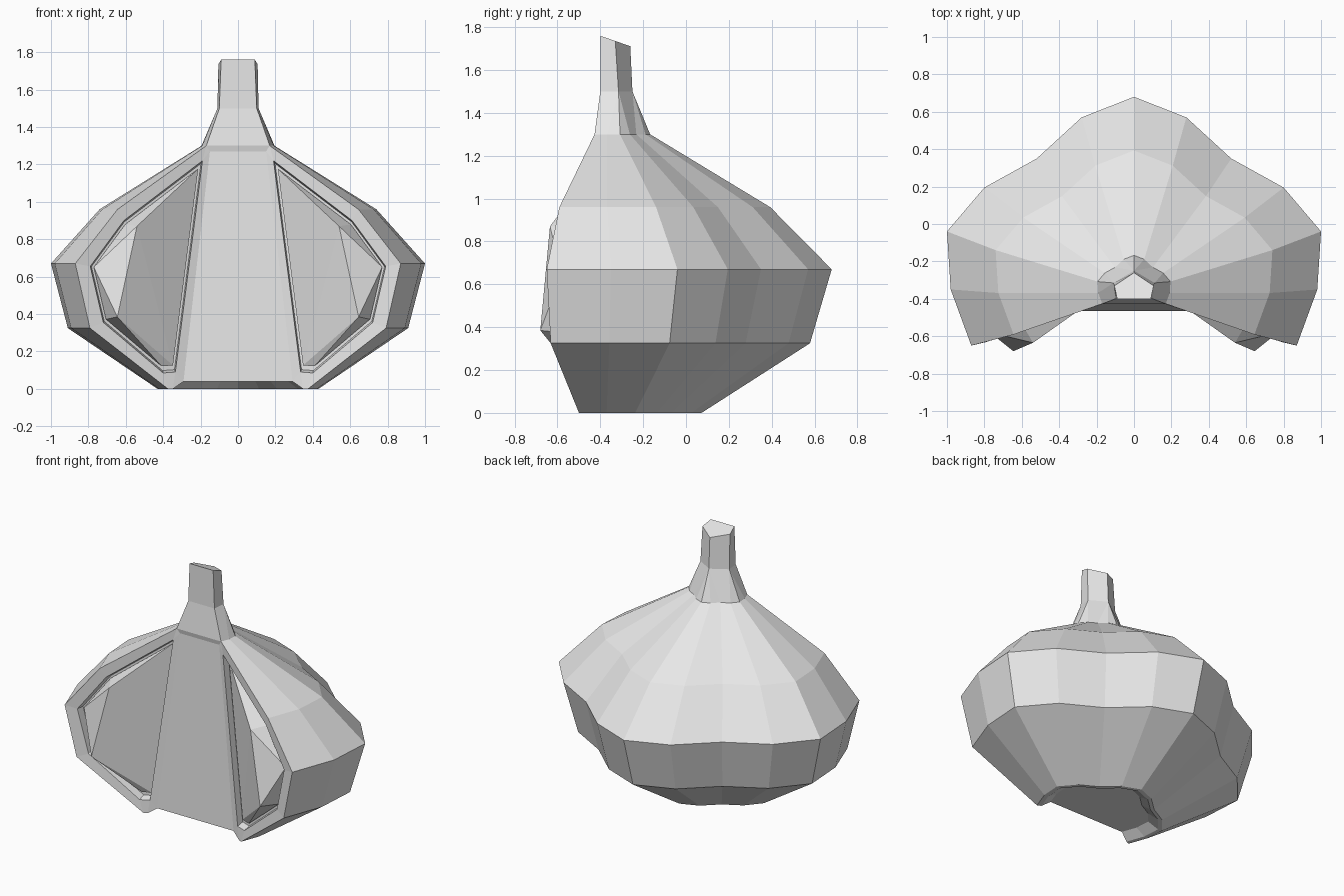
import bpy
import bmesh
from mathutils import Vector

if "Cube" in bpy.data.objects:
    bpy.data.objects.remove(bpy.data.objects["Cube"], do_unlink=True)

skin = bpy.data.materials.new("pale_grey")
skin.use_nodes = True
skin.diffuse_color = (0.8, 0.8, 0.8, 1)
skin.node_tree.nodes["Principled BSDF"].inputs["Base Color"].default_value = (0.8, 0.8, 0.8, 1)

# Half outline of the widest section, from back centre to front corner
HALF = [(0, .68), (.28, .57), (.52, .35), (.8, .195), (1, -.04), (.98, -.35), (.87, -.65)]
# Outline of the wedge-shaped pocket in each front half (x, z)
POCKET = [(.19, 1.22), (.61, .9), (.79, .655), (.72, .355), (.40, .085), (.335, .09)]


def full(half, z):
    """Mirror a half outline into a ring running from the right to the left front corner."""
    return [Vector((-x, y, z)) for x, y in half[:0:-1]] + [Vector((x, y, z)) for x, y in half]


def ring(scale, shift, z):
    return full([(x * scale, y * scale + shift) for x, y in HALF], z)


def front(side, x, z, depth=0.0):
    """Point on the slanted front surface, sunk by depth."""
    return Vector((side * x, -.377 - .314 * x + depth, z))


def pocket_loop(side, scale, depth):
    return [front(side, .52 + (x - .52) * scale, .6 + (z - .6) * scale, depth) for x, z in POCKET]


def strip(faces, a, b, closed=False):
    n = len(a)
    for i in range(n if closed else n - 1):
        j = (i + 1) % n
        faces.append([a[i], a[j], b[j], b[i]])


def build(name, faces):
    bm = bmesh.new()
    for points in faces:
        unique = []
        for p in points:
            if all((p - q).length > 1e-5 for q in unique):
                unique.append(p)
        if len(unique) > 2:
            bm.faces.new([bm.verts.new(p) for p in unique])
    bmesh.ops.remove_doubles(bm, verts=bm.verts, dist=1e-4)
    bmesh.ops.recalc_face_normals(bm, faces=bm.faces)
    mesh = bpy.data.meshes.new(name)
    bm.to_mesh(mesh)
    bm.free()
    mesh.materials.append(skin)
    bpy.context.collection.objects.link(bpy.data.objects.new(name, mesh))


# Bulb: stacked rings, with a shallow hollow in the base
levels = [ring(.195, -.30, 1.3), ring(.74, -.11, .96), ring(1, 0, .67), ring(.91, -.04, .325),
          ring(.43, -.22, 0), ring(.40, -.227, 0), ring(.335, -.248, .04)]
bulb = [levels[0], levels[-1]]
for upper, lower in zip(levels, levels[1:]):
    strip(bulb, upper, lower)

# Flat centre panel between the two pockets
top_l, top_r = Vector((.15, -.42, 1.27)), Vector((-.15, -.42, 1.27))
bulb.append([levels[0][0], levels[0][-1], top_l, top_r])
bulb.append([top_r, top_l, levels[-1][-1], levels[-1][0]])

# Front rims and sunken pockets
for side, end, top in ((1, -1, top_l), (-1, 0, top_r)):
    outer = [level[end] for level in levels] + [top]
    a, b, c, d, e, f = lip = pocket_loop(side, 1, 0)
    strip(bulb, outer, [a, b, c, d, e, f, f, a], closed=True)
    floor = pocket_loop(side, .975, .05)
    strip(bulb, lip, floor, closed=True)
    bulb.append(floor)
build("bulb", bulb)

# Cloves: faceted wedges rising from the pockets to a ridge
for side, name in ((1, "left_clove"), (-1, "right_clove")):
    a, b, c, d, e, f = base = pocket_loop(side, .93, .04)
    r1, r2 = Vector((side * .54, -.635, .87)), Vector((side * .645, -.68, .385))
    build(name, [base, [a, b, r1], [b, c, r1], [r1, c, r2], [c, d, r2],
                 [d, e, r2], [e, f, r2], [a, r1, f], [r1, r2, f]])

# Stem: neck narrowing to a five-sided stalk with a slanted tip
back, flank, corner = (0, -.25), (.11, -.315), (.1, -.4)
neck = full([back] * 3 + [flank] * 3 + [corner], 1.5)
back, flank, corner = (0, -.26), (.105, -.33), (.09, -.4)
tip = full([back] * 3 + [flank] * 3 + [corner], 1.76)
for p in tip:
    p.z -= (p.y + .4) * .35
stem = [levels[0], tip]
strip(stem, levels[0], neck, closed=True)
strip(stem, neck, tip, closed=True)
build("stem", stem)
